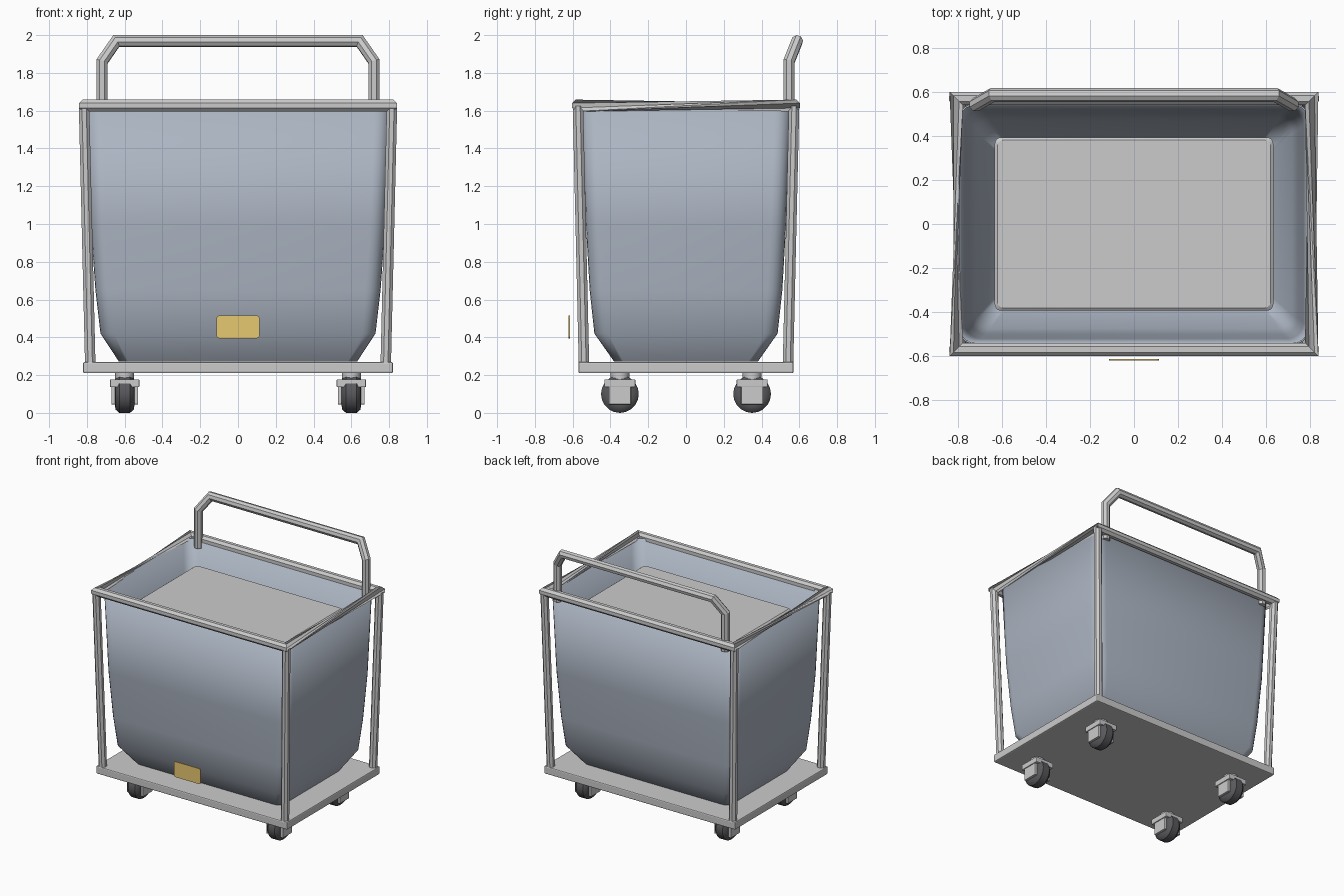
import bpy, bmesh
from math import sin, cos, pi, radians
from mathutils import Vector

if "Cube" in bpy.data.objects:
    bpy.data.objects.remove(bpy.data.objects["Cube"])


def material(name, col):
    m = bpy.data.materials.new(name)
    m.diffuse_color = (*col, 1)
    m.use_nodes = True
    m.node_tree.nodes["Principled BSDF"].inputs["Base Color"].default_value = m.diffuse_color
    return m


fabric = material("blue_grey_fabric", (0.41, 0.46, 0.54))
rubber = material("dark_rubber", (0.10, 0.10, 0.11))
yellow = material("yellow_plate", (0.80, 0.58, 0.16))


def finish(name, bm, mat=None, smooth=None):
    bmesh.ops.recalc_face_normals(bm, faces=bm.faces)
    me = bpy.data.meshes.new(name)
    bm.to_mesh(me)
    bm.free()
    ob = bpy.data.objects.new(name, me)
    bpy.context.collection.objects.link(ob)
    if mat:
        me.materials.append(mat)
    if smooth:
        bpy.ops.object.select_all(action='DESELECT')
        ob.select_set(True)
        bpy.context.view_layer.objects.active = ob
        bpy.ops.object.shade_smooth_by_angle(angle=radians(smooth))
    return ob


def bridge(bm, a, b, shift=0):
    n = len(a)
    for i in range(n):
        bm.faces.new((a[i], a[(i + 1) % n], b[(i + 1 + shift) % n], b[(i + shift) % n]))


def loft(name, rings, caps=(True, True), **kw):
    bm = bmesh.new()
    loops = [[bm.verts.new(p) for p in r] for r in rings]
    for a, b in zip(loops, loops[1:]):
        bridge(bm, a, b)
    if caps[0]:
        bm.faces.new(loops[0])
    if caps[1]:
        bm.faces.new(loops[-1])
    return finish(name, bm, **kw)


def rounded_rect(hx, hy, r, z, seg=5):
    pts = []
    for q, (sx, sy) in enumerate(((1, 1), (-1, 1), (-1, -1), (1, -1))):
        for k in range(seg + 1):
            a = (q + k / seg) * pi / 2
            pts.append((sx * (hx - r) + r * cos(a), sy * (hy - r) + r * sin(a), z))
    return pts


def box(name, center, size, bevel=0.0, mat=None):
    bm = bmesh.new()
    bmesh.ops.create_cube(bm, size=1)
    bmesh.ops.scale(bm, vec=size, verts=bm.verts)
    bmesh.ops.translate(bm, vec=center, verts=bm.verts)
    if bevel:
        bmesh.ops.bevel(bm, geom=bm.edges[:], offset=bevel, segments=2,
                        profile=0.5, affect='EDGES')
    return finish(name, bm, mat)


def tube(name, path, r, sides=8):
    """Eight-sided pipe with mitred corners."""
    p = [Vector(v) for v in path]
    d = [(b - a).normalized() for a, b in zip(p, p[1:])]
    u = d[0].cross(Vector((0, 1, 0))).normalized()
    w = d[0].cross(u)
    ring = [p[0] + r * (u * cos(a) + w * sin(a))
            for a in ((k + .5) * 2 * pi / sides for k in range(sides))]
    rings = [ring]
    for i in range(1, len(p)):
        n = (d[i - 1] + d[min(i, len(d) - 1)]).normalized()
        ring = [v + d[i - 1] * ((p[i] - v).dot(n) / d[i - 1].dot(n)) for v in ring]
        rings.append(ring)
    return loft(name, rings)


# base deck
box("base_deck", (0, 0, 0.24), (1.64, 1.14, 0.06), 0.008)

# hanging fabric bag, open at the top
bag = loft("bag", [rounded_rect(.63, .38, .05, .271),
                   rounded_rect(.728, .485, .07, .42),
                   rounded_rect(.755, .51, .08, .65),
                   rounded_rect(.78, .53, .08, 1.0),
                   rounded_rect(.803, .55, .08, 1.63)],
           caps=(True, False), mat=fabric, smooth=50)
sol = bag.modifiers.new("thickness", 'SOLIDIFY')
sol.thickness = 0.008

# raised inner platform
loft("inner_platform", [rounded_rect(.635, .395, .03, 1.45),
                        rounded_rect(.635, .395, .03, 1.505),
                        rounded_rect(.622, .382, .025, 1.515)], smooth=30)

# top rim: straight front and back rails, twisted side rails
bm = bmesh.new()
corners = []
for sx, sy in ((-1, -1), (1, -1), (1, 1), (-1, 1)):
    ring = []
    for k in range(8):
        a = (k + .5) * pi / 4
        o = 0.033 * cos(a)
        ring.append(bm.verts.new((sx * (.81 + o), sy * (.572 + o), 1.627 + .034 * sin(a))))
    corners.append(ring)
for i, shift in enumerate((0, 3, 0, -3)):
    bridge(bm, corners[i], corners[(i + 1) % 4], shift)
finish("top_rim", bm)

# corner posts and casters
for sx, xn in ((-1, "left"), (1, "right")):
    for sy, yn in ((-1, "front"), (1, "back")):
        tag = f"{yn}_{xn}"
        tube(f"post_{tag}", [(sx * .782, sy * .54, .25), (sx * .815, sy * .572, 1.625)], .03)
        cx, cy = sx * .6, sy * .35
        # swivel stem
        bm = bmesh.new()
        bmesh.ops.create_cone(bm, cap_ends=True, segments=16, radius1=.05, radius2=.05, depth=.045)
        bmesh.ops.translate(bm, vec=(cx, cy, .193), verts=bm.verts)
        finish(f"caster_stem_{tag}", bm, smooth=40)
        # fork
        box(f"caster_crown_{tag}", (cx, cy, .157), (.155, .164, .042), .005)
        for s in (-1, 1):
            box(f"caster_fork_{tag}_{'inner' if s * sx < 0 else 'outer'}",
                (cx + s * .061, cy, .095), (.02, .116, .1), .003)
        # wheel with rounded tread
        prof = ((-.052, .06), (-.048, .083), (-.028, .1), (.028, .1), (.048, .083), (.052, .06))
        loft(f"wheel_{tag}", [[(cx + x, cy + r * cos(k * pi / 10), .1 + r * sin(k * pi / 10))
                               for k in range(20)] for x, r in prof], mat=rubber, smooth=40)

# push handle
tube("push_handle", [(-.72, .545, 1.57), (-.72, .545, 1.86), (-.645, .588, 1.968),
                     (.645, .588, 1.968), (.72, .545, 1.86), (.72, .545, 1.57)], .032)

# plain front plate
plate = loft("front_plate", [[(x, y, z + .455) for x, z, _ in rounded_rect(.113, .06, .012, 0, 3)]
                             for y in (-.623, -.615)], mat=yellow)
